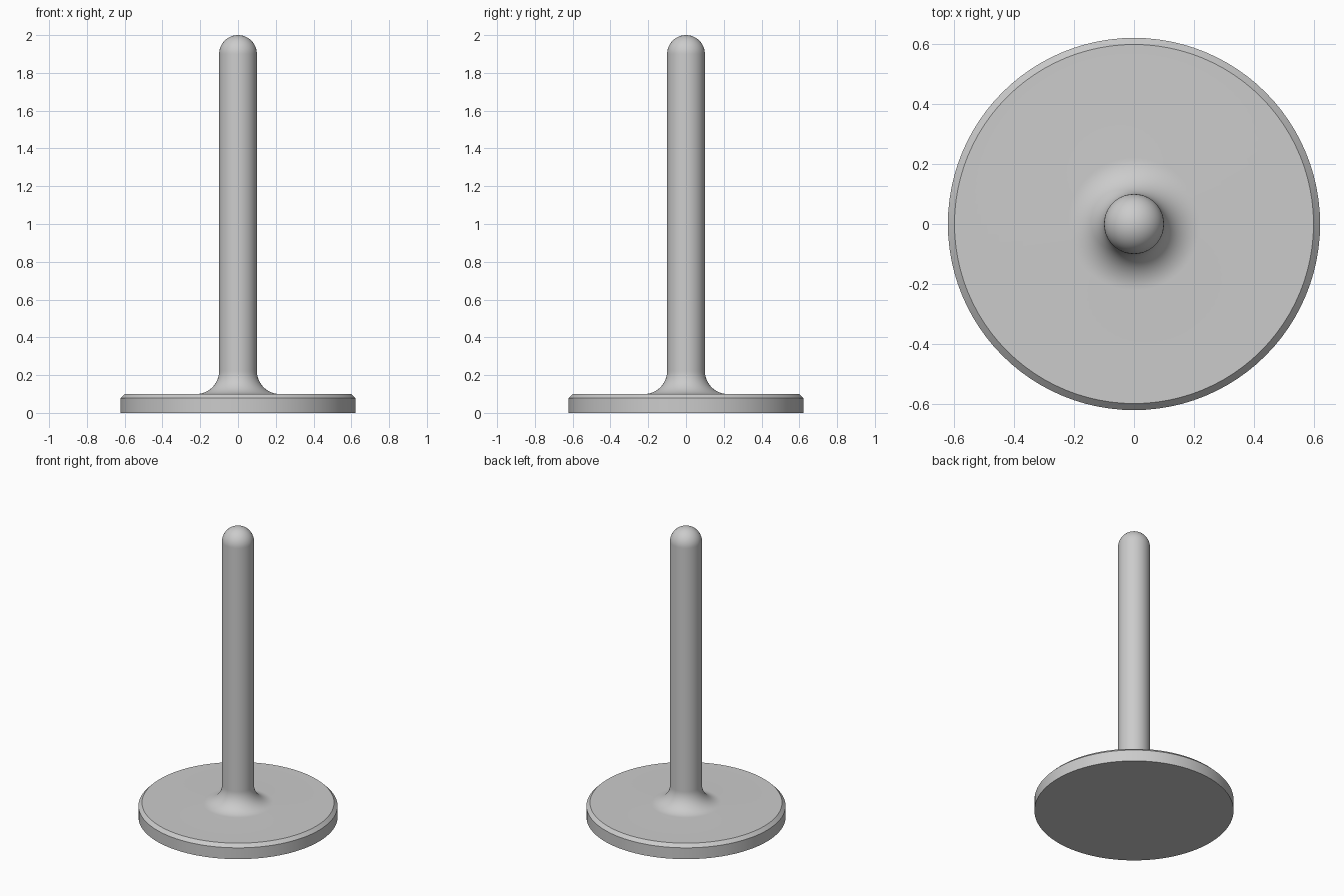
import bpy, bmesh
from math import sin, cos, pi, radians

cube = bpy.data.objects.get("Cube")
if cube:
    bpy.data.objects.remove(cube, do_unlink=True)

BASE_R, BASE_H, CHAMFER = 0.622, 0.1, 0.022
ROD_R, FILLET, TOP = 0.1, 0.122, 2.0
SEGMENTS = 96


def arc(cx, cz, radius, start, end, steps):
    """Points along an arc in the profile plane, angles in degrees."""
    angles = [radians(start + (end - start) * i / steps) for i in range(steps + 1)]
    return [(cx + radius * cos(a), cz + radius * sin(a)) for a in angles]


def lathe(name, profile):
    """Revolve a (radius, height) profile around the z axis."""
    bm = bmesh.new()
    verts = [bm.verts.new((r, 0, z)) for r, z in profile]
    edges = [bm.edges.new(pair) for pair in zip(verts, verts[1:])]
    bmesh.ops.spin(bm, geom=verts + edges, cent=(0, 0, 0), axis=(0, 0, 1),
                   angle=2 * pi, steps=SEGMENTS)
    bmesh.ops.remove_doubles(bm, verts=bm.verts, dist=0.0001)
    bmesh.ops.recalc_face_normals(bm, faces=bm.faces)
    mesh = bpy.data.meshes.new(name)
    bm.to_mesh(mesh)
    bm.free()
    obj = bpy.data.objects.new(name, mesh)
    bpy.context.collection.objects.link(obj)
    return obj


# Chamfered disc, concave fillet, straight rod and domed tip in one profile
profile = [(0, 0), (BASE_R, 0), (BASE_R, BASE_H - CHAMFER), (BASE_R - CHAMFER, BASE_H)]
profile += arc(ROD_R + FILLET, BASE_H + FILLET, FILLET, 270, 180, 16)
profile += arc(0, TOP - ROD_R, ROD_R, 0, 90, 16)
stand = lathe("stand_with_rod", profile)

# Single grey material
grey = bpy.data.materials.new("light grey")
grey.use_nodes = True
colour = (0.6, 0.6, 0.6, 1)
grey.diffuse_color = colour
grey.node_tree.nodes["Principled BSDF"].inputs["Base Color"].default_value = colour
stand.data.materials.append(grey)

# Smooth round surfaces, crisp chamfer edges
bpy.ops.object.select_all(action="DESELECT")
stand.select_set(True)
bpy.context.view_layer.objects.active = stand
bpy.ops.object.shade_smooth_by_angle(angle=radians(30))
